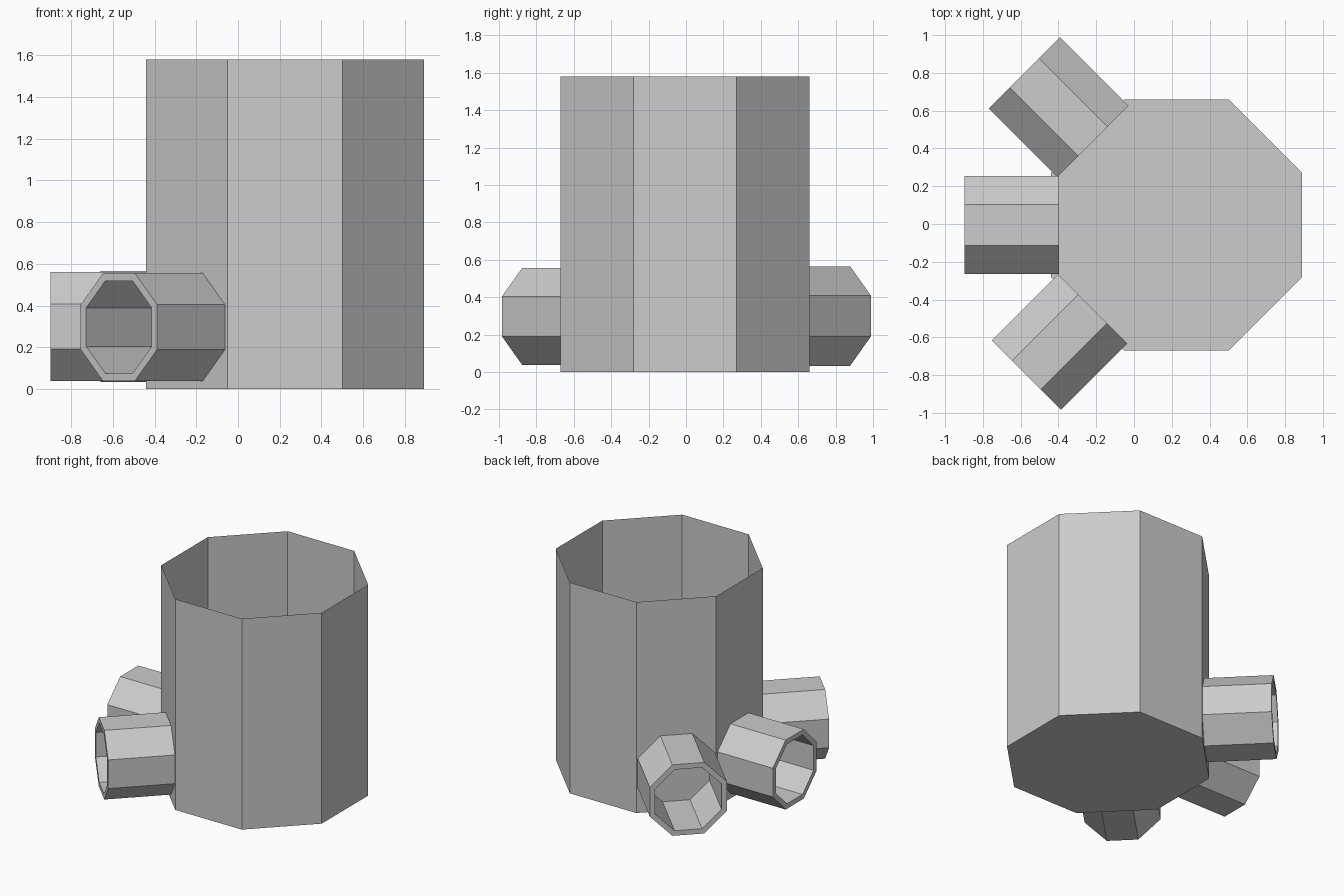
import bpy, bmesh, math
from mathutils import Vector, Matrix

if "Cube" in bpy.data.objects:
    bpy.data.objects.remove(bpy.data.objects["Cube"])

# one plain grey for everything
grey = bpy.data.materials.new("plain grey")
grey.diffuse_color = (0.604, 0.604, 0.604, 1)
grey.use_nodes = True
grey.node_tree.nodes["Principled BSDF"].inputs["Base Color"].default_value = grey.diffuse_color

CX, CY = 0.225, -0.005   # axis of the vessel


def octagon(bm, apothem, z, mat=Matrix()):
    """Ring of 8 vertices with flat sides on the axes."""
    r = apothem / math.cos(math.pi / 8)
    angles = [math.pi / 8 + i * math.pi / 4 for i in range(8)]
    return [bm.verts.new(mat @ Vector((r * math.cos(a), r * math.sin(a), z))) for a in angles]


def bridge(bm, a, b):
    for i in range(8):
        j = (i + 1) % 8
        bm.faces.new((a[i], a[j], b[j], b[i]))


def finish(bm, name):
    me = bpy.data.meshes.new(name)
    bm.to_mesh(me)
    bm.free()
    me.materials.append(grey)
    ob = bpy.data.objects.new(name, me)
    bpy.context.collection.objects.link(ob)


# vessel: thin octagonal wall with a floor, open at the top
bm = bmesh.new()
place = Matrix.Translation((CX, CY, 0))
low = octagon(bm, 0.665, 0, place)
high = octagon(bm, 0.665, 1.58, place)
bridge(bm, low, high)
bm.faces.new(low[::-1])
finish(bm, "vessel")


# pipes: thick octagonal tubes pointing outward, reaching just through the wall
def pipe(name, degrees, z, inner, outer, apothem):
    a = math.radians(degrees)
    place = (Matrix.Translation((CX, CY, z)) @ Matrix.Rotation(a, 4, 'Z')
             @ Matrix.Rotation(math.pi / 2, 4, 'Y'))
    bm = bmesh.new()
    hole = apothem - 0.037
    rings = [octagon(bm, r, d, place) for r, d in
             ((apothem, inner), (apothem, outer), (hole, outer), (hole, inner))]
    for i in range(4):
        bridge(bm, rings[i], rings[(i + 1) % 4])
    bmesh.ops.recalc_face_normals(bm, faces=bm.faces)
    finish(bm, name)


pipe("left_pipe", 180, 0.30, 0.623, 1.123, 0.26)
pipe("front_pipe", 225, 0.297, 0.628, 1.125, 0.259)
pipe("back_pipe", 135, 0.299, 0.625, 1.138, 0.266)
